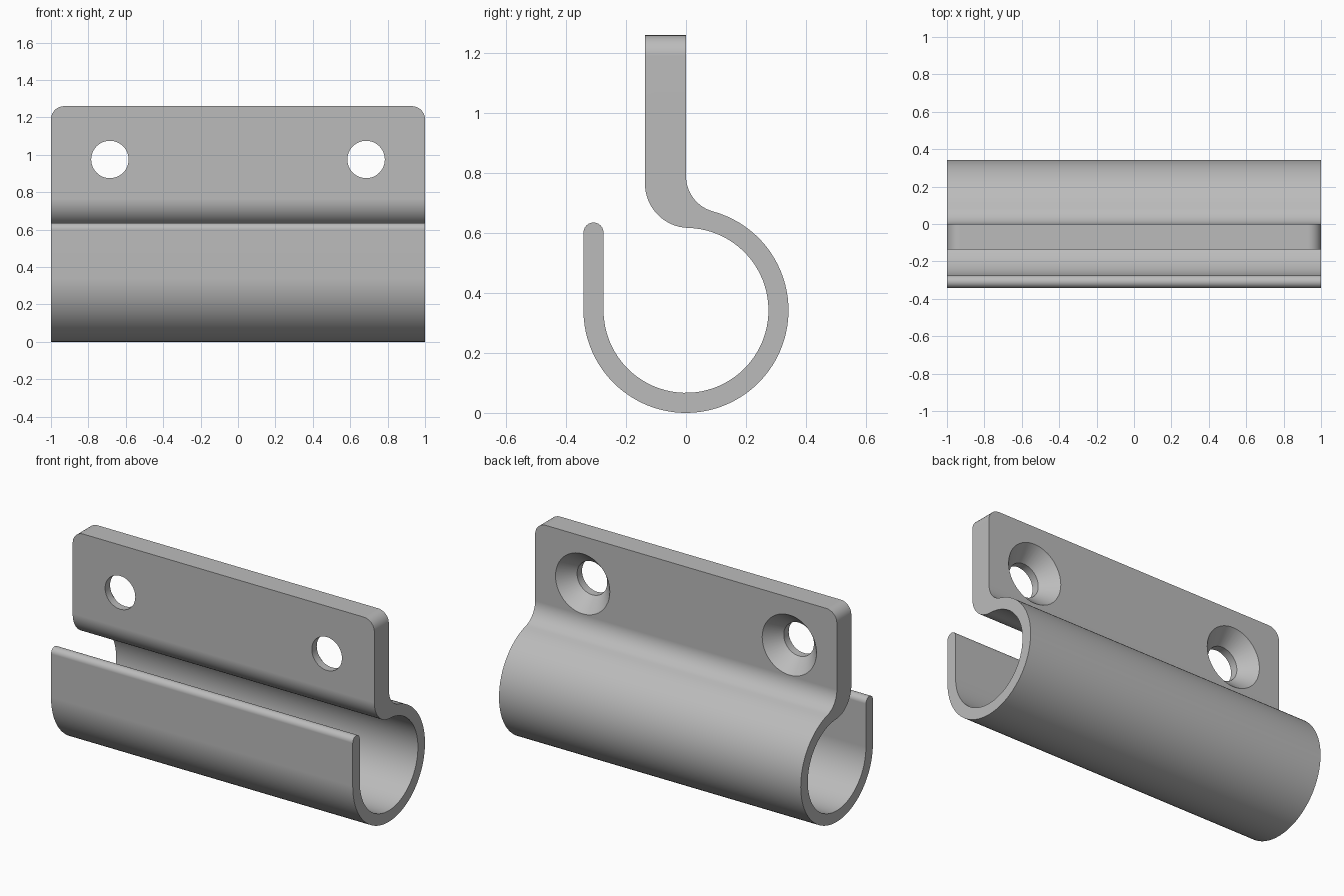
import bpy, bmesh
from math import sin, cos, pi, atan2, hypot, radians

cube = bpy.data.objects.get("Cube")
if cube:
    bpy.data.objects.remove(cube, do_unlink=True)

# Main dimensions
R_OUT, R_IN, TOP, THICK = 0.342, 0.275, 1.26, 0.137
ZC = R_OUT                       # ring centre height
HOLE_X, HOLE_Z = 0.685, 0.975

steel = bpy.data.materials.new("grey steel")
grey = (0.5, 0.5, 0.5, 1)
steel.diffuse_color = grey
steel.use_nodes = True
steel.node_tree.nodes["Principled BSDF"].inputs["Base Color"].default_value = grey


def arc(cy, cz, r, start, end, steps):
    return [(cy + r * cos(start + (end - start) * i / steps),
             cz + r * sin(start + (end - start) * i / steps)) for i in range(steps + 1)]


def tangent_bend(z, wall, ring_r):
    """Centre and radius of a bend touching the wall y=wall and the ring."""
    h, k = z - ZC, ring_r - wall
    a = (h * h - k * k) / (2 * k)
    return a, a - wall, atan2(h, a)


def new_object(name, bm):
    bmesh.ops.recalc_face_normals(bm, faces=bm.faces)
    mesh = bpy.data.meshes.new(name)
    bm.to_mesh(mesh)
    bm.free()
    mesh.materials.append(steel)
    ob = bpy.data.objects.new(name, mesh)
    bpy.context.collection.objects.link(ob)
    return ob


# Clip cross-section: plate, bends into the ring, hooked lip with round tip
back_z, front_z = 0.79, 0.765
by, br, b_ang = tangent_bend(back_z, 0, R_OUT)
fy, fr, f_ang = tangent_bend(front_z, -THICK, R_IN)
tip_r = (R_OUT - R_IN) / 2
profile = [(-THICK, TOP), (0, TOP)]
profile += arc(by, back_z, br, pi, pi + b_ang, 14)
profile += arc(0, ZC, R_OUT, b_ang, -pi, 64)[1:]
profile += arc(-R_IN - tip_r, 0.635 - tip_r, tip_r, pi, 0, 12)
profile += arc(0, ZC, R_IN, -pi, f_ang, 64)
profile += arc(fy, front_z, fr, f_ang + pi, pi, 16)[1:]

bm = bmesh.new()
face = bm.faces.new([bm.verts.new((-1, y, z)) for y, z in profile])
ext = bmesh.ops.extrude_face_region(bm, geom=[face])
bmesh.ops.translate(bm, vec=(2, 0, 0),
                    verts=[v for v in ext["geom"] if isinstance(v, bmesh.types.BMVert)])
# Rounded upper plate corners
corners = [e for e in bm.edges
           if all(v.co.z > TOP - 0.001 for v in e.verts)
           and abs(e.verts[0].co.x - e.verts[1].co.x) < 0.001]
bmesh.ops.bevel(bm, geom=corners, offset=0.07, segments=8, profile=0.5, affect='EDGES')
clip = new_object("mounting_clip", bm)

# Countersunk screw holes, wide at the back
sink = [(0.1, -0.3), (0.1, -0.09), (0.18, 0), (0.18, 0.05)]
for side in (-1, 1):
    bm = bmesh.new()
    n = 48
    rings = [[bm.verts.new((side * HOLE_X + r * cos(2 * pi * i / n), y,
                            HOLE_Z + r * sin(2 * pi * i / n))) for i in range(n)]
             for r, y in sink]
    for a, b in zip(rings, rings[1:]):
        for i in range(n):
            j = (i + 1) % n
            bm.faces.new((a[i], a[j], b[j], b[i]))
    bm.faces.new(rings[0])
    bm.faces.new(rings[-1])
    cutter = new_object("screw_hole_cutter", bm)
    cutter.hide_render = True
    mod = clip.modifiers.new("screw_hole", 'BOOLEAN')
    mod.operation, mod.solver, mod.object = 'DIFFERENCE', 'EXACT', cutter
    bpy.context.view_layer.objects.active = clip
    bpy.ops.object.modifier_apply(modifier=mod.name)
    bpy.data.objects.remove(cutter, do_unlink=True)

# Smooth curved surfaces, crisp edges
bpy.ops.object.select_all(action='DESELECT')
clip.select_set(True)
bpy.context.view_layer.objects.active = clip
bpy.ops.object.shade_smooth_by_angle(angle=radians(30))
weighted = clip.modifiers.new("even_shading", 'WEIGHTED_NORMAL')
weighted.keep_sharp = True
